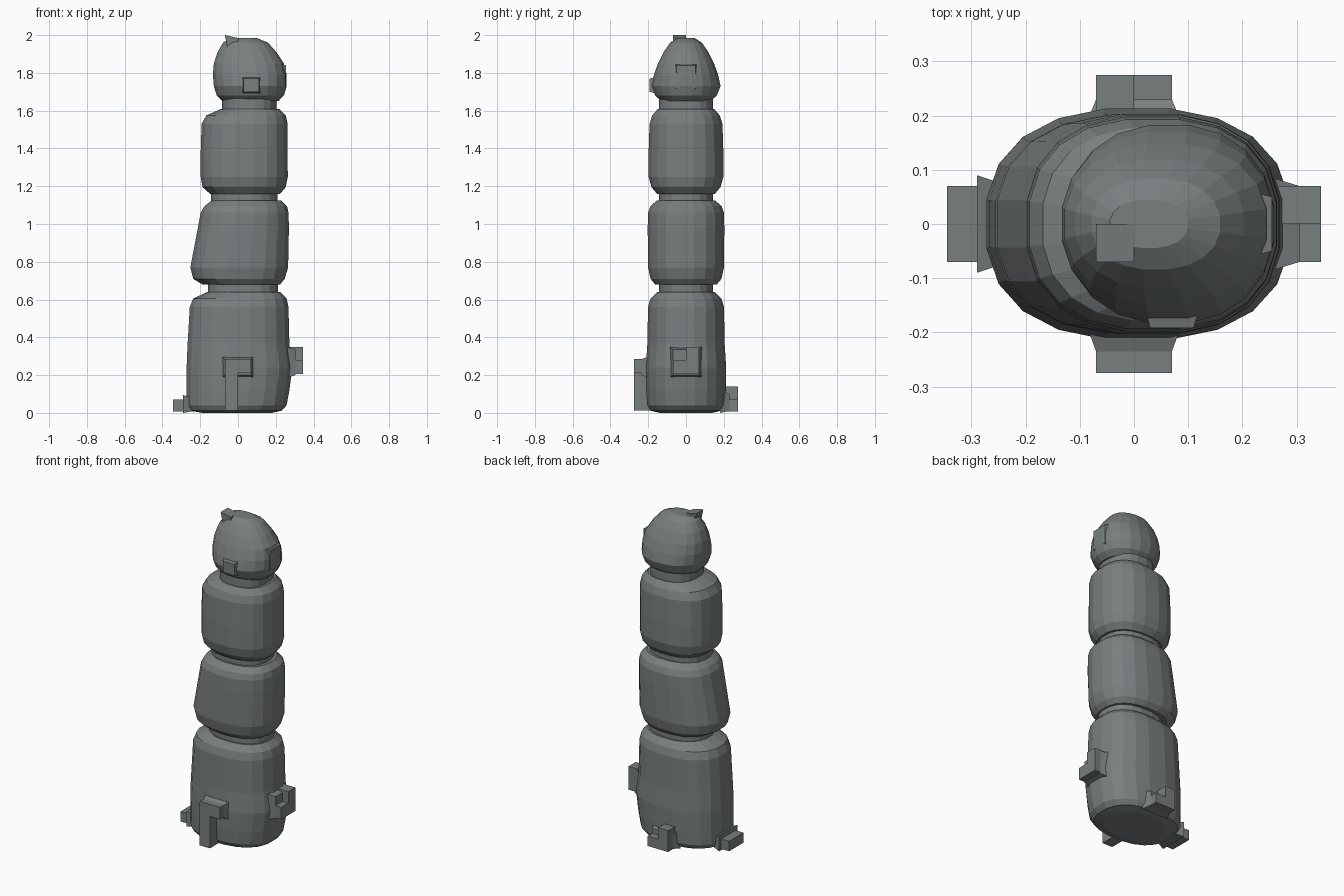
import bpy, bmesh, math

cube = bpy.data.objects.get("Cube")
if cube:
    bpy.data.objects.remove(cube)

stone = bpy.data.materials.new("slate_grey")
stone.use_nodes = True
colour = (0.19, 0.21, 0.215, 1)
stone.diffuse_color = colour
stone.node_tree.nodes["Principled BSDF"].inputs["Base Color"].default_value = colour


def finish(name, bm):
    bmesh.ops.recalc_face_normals(bm, faces=bm.faces)
    mesh = bpy.data.meshes.new(name)
    bm.to_mesh(mesh)
    bm.free()
    mesh.materials.append(stone)
    ob = bpy.data.objects.new(name, mesh)
    bpy.context.collection.objects.link(ob)
    return ob


def power(v, n):
    return math.copysign(abs(v) ** (2 / n), v)


def loft(name, rows, n=2.4, sides=20):
    """Stack rounded rings; each row is z, left x, right x, half depth."""
    bm = bmesh.new()
    rings = []
    for z, x0, x1, ry in rows:
        ring = []
        for i in range(sides):
            a = math.tau * (i + 0.5) / sides
            x = (x0 + x1) / 2 + (x1 - x0) / 2 * power(math.cos(a), n)
            ring.append(bm.verts.new((x, ry * power(math.sin(a), n), z)))
        rings.append(ring)
    for low, high in zip(rings, rings[1:]):
        for i in range(sides):
            j = (i + 1) % sides
            bm.faces.new((low[i], low[j], high[j], high[i]))
    bm.faces.new(rings[0])
    bm.faces.new(rings[-1])
    return finish(name, bm)


def block(name, x, y, z, flare=None):
    """Box from ranges; flare = (axis, side) widens the end buried in the body."""
    bm = bmesh.new()
    bmesh.ops.create_cube(bm, size=1)
    mid = [(r[0] + r[1]) / 2 for r in (x, y, z)]
    size = [r[1] - r[0] for r in (x, y, z)]
    for v in bm.verts:
        inner = flare and v.co[flare[0]] * flare[1] > 0
        for k in range(3):
            grow = 0.04 if inner and k != flare[0] else 0
            v.co[k] = mid[k] + v.co[k] * (size[k] + grow)
        v.co.z = max(v.co.z, 0)
    return finish(name, bm)


# Stacked boulders, bottom to top
loft("base_stone", [(0.0, -0.19, 0.18, 0.14), (0.012, -0.26, 0.235, 0.19),
                    (0.04, -0.275, 0.26, 0.207), (0.12, -0.275, 0.275, 0.213),
                    (0.24, -0.275, 0.29, 0.215), (0.36, -0.27, 0.275, 0.207),
                    (0.56, -0.258, 0.27, 0.203), (0.605, -0.24, 0.26, 0.19),
                    (0.64, -0.165, 0.225, 0.155)])
loft("lower_stone", [(0.68, -0.19, 0.225, 0.165), (0.71, -0.24, 0.25, 0.19),
                     (0.77, -0.255, 0.268, 0.203), (0.98, -0.215, 0.272, 0.205),
                     (1.06, -0.2, 0.27, 0.203), (1.095, -0.18, 0.262, 0.19),
                     (1.125, -0.14, 0.23, 0.155)])
loft("upper_stone", [(1.16, -0.15, 0.225, 0.155), (1.195, -0.19, 0.255, 0.185),
                     (1.25, -0.2, 0.266, 0.2), (1.38, -0.2, 0.265, 0.2),
                     (1.53, -0.195, 0.265, 0.195), (1.575, -0.17, 0.255, 0.18),
                     (1.61, -0.09, 0.22, 0.15)])
loft("head_stone", [(1.65, -0.085, 0.215, 0.13), (1.68, -0.115, 0.245, 0.165),
                    (1.73, -0.13, 0.26, 0.185), (1.79, -0.135, 0.26, 0.172),
                    (1.85, -0.13, 0.245, 0.15), (1.91, -0.11, 0.205, 0.12),
                    (1.96, -0.08, 0.16, 0.085), (1.985, -0.045, 0.1, 0.045)], n=2.2)

# Recessed necks between the boulders
for i, (z0, z1, x0, x1) in enumerate([(0.62, 0.7, -0.16, 0.215),
                                      (1.1, 1.18, -0.145, 0.21),
                                      (1.59, 1.67, -0.085, 0.205)]):
    loft(f"neck_{i + 1}", [(z0, x0, x1, 0.145), (z1, x0, x1, 0.145)])

# Blocky stubs around the foot
W = 0.07
block("front_stub_bar", (-W, W), (-0.275, -0.18), (0.21, 0.285))
block("front_stub_leg", (-W, 0), (-0.275, -0.18), (0.012, 0.285))
block("front_stub_root", (-W, W), (-0.235, -0.18), (0.2, 0.285), (1, 1))
block("right_stub_bar", (0.25, 0.345), (-W, W), (0.205, 0.28))
block("right_stub_tip", (0.25, 0.345), (0, W), (0.205, 0.35))
block("right_stub_root", (0.24, 0.305), (-W, W), (0.2, 0.335), (0, -1))
block("left_stub", (-0.345, -0.24), (-W, W), (0.008, 0.07))
block("left_stub_root", (-0.29, -0.23), (-W, W), (0.01, 0.075), (0, -1))
block("back_stub_bar", (-W, W), (0.18, 0.275), (0.008, 0.07))
block("back_stub_tip", (-W, 0), (0.18, 0.275), (0.008, 0.14))
block("back_stub_root", (-W, W), (0.18, 0.23), (0.01, 0.1), (1, -1))

# Crest chip on the head and small lumps on its sides
crest = block("crest", (-W, 0), (-W, 0), (1.93, 2.0))
for v in crest.data.vertices:
    if v.co.z > 1.97 and v.co.x > -0.03:
        v.co.z = 1.985
    if v.co.z < 1.97 and v.co.x < -0.03:
        v.co.x += 0.015
block("front_lump", (0.03, 0.11), (-0.192, -0.12), (1.7, 1.77), (1, 1))
block("side_lump", (0.18, 0.255), (-0.05, 0.05), (1.72, 1.84), (0, -1))
